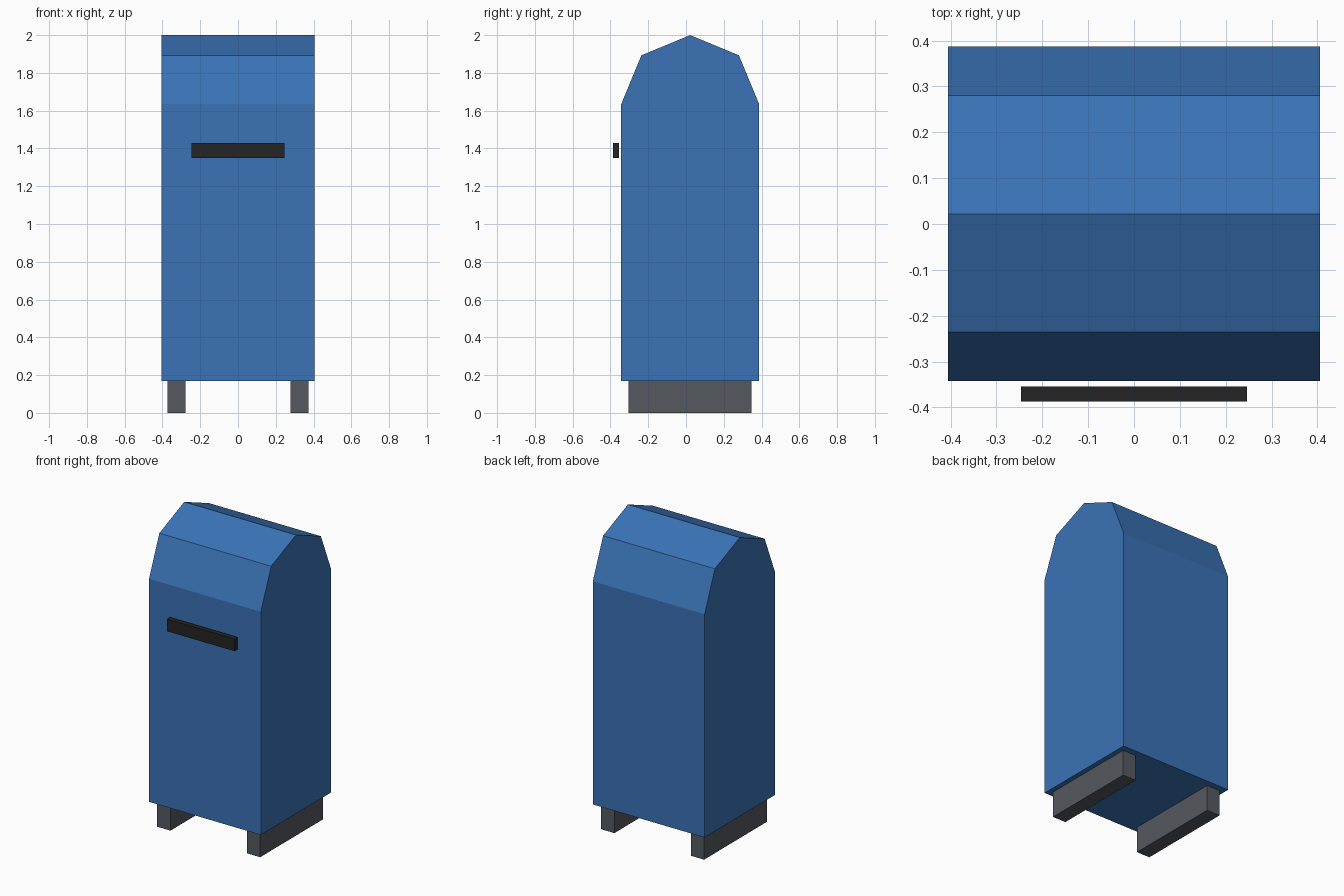
import bpy, bmesh, math

if "Cube" in bpy.data.objects:
    bpy.data.objects.remove(bpy.data.objects["Cube"])


def material(name, rgb):
    m = bpy.data.materials.new(name)
    m.diffuse_color = (*rgb, 1)
    m.use_nodes = True
    m.node_tree.nodes["Principled BSDF"].inputs["Base Color"].default_value = m.diffuse_color
    return m


BLUE = material("postal_blue", (0.042, 0.171, 0.468))
GREY = material("dark_grey", (0.09, 0.10, 0.115))
BLACK = material("slot_black", (0.018, 0.018, 0.018))


def extrude_x(name, profile, x0, x1, mat):
    """Flat-faced solid: a (y, z) outline swept from x0 to x1."""
    bm = bmesh.new()
    face = bm.faces.new([bm.verts.new((x0, y, z)) for y, z in profile])
    out = bmesh.ops.extrude_face_region(bm, geom=[face])
    verts = [g for g in out["geom"] if isinstance(g, bmesh.types.BMVert)]
    bmesh.ops.translate(bm, verts=verts, vec=(x1 - x0, 0, 0))
    bmesh.ops.recalc_face_normals(bm, faces=bm.faces)
    mesh = bpy.data.meshes.new(name)
    bm.to_mesh(mesh)
    bm.free()
    mesh.materials.append(mat)
    obj = bpy.data.objects.new(name, mesh)
    bpy.context.collection.objects.link(obj)
    return obj


def rect(y0, y1, z0, z1):
    return [(y0, z0), (y1, z0), (y1, z1), (y0, z1)]


# Body with a four-sided arched top
RADIUS, CENTRE_Y, ARCH_Z, BASE_Z = 0.365, 0.022, 1.635, 0.17
outline = [(CENTRE_Y - RADIUS, BASE_Z), (CENTRE_Y + RADIUS, BASE_Z)]
for i in range(5):
    a = i * math.pi / 4
    outline.append((CENTRE_Y + RADIUS * math.cos(a), ARCH_Z + RADIUS * math.sin(a)))
extrude_x("body", outline, -0.406, 0.406, BLUE)

# Runner feet on both sides
for side, x in (("left", -0.326), ("right", 0.326)):
    extrude_x(side + "_foot", rect(-0.304, 0.346, 0, BASE_Z), x - 0.048, x + 0.048, GREY)

# Mail slot standing just off the front
extrude_x("mail_slot", rect(-0.387, -0.355, 1.35, 1.43), -0.246, 0.246, BLACK)
